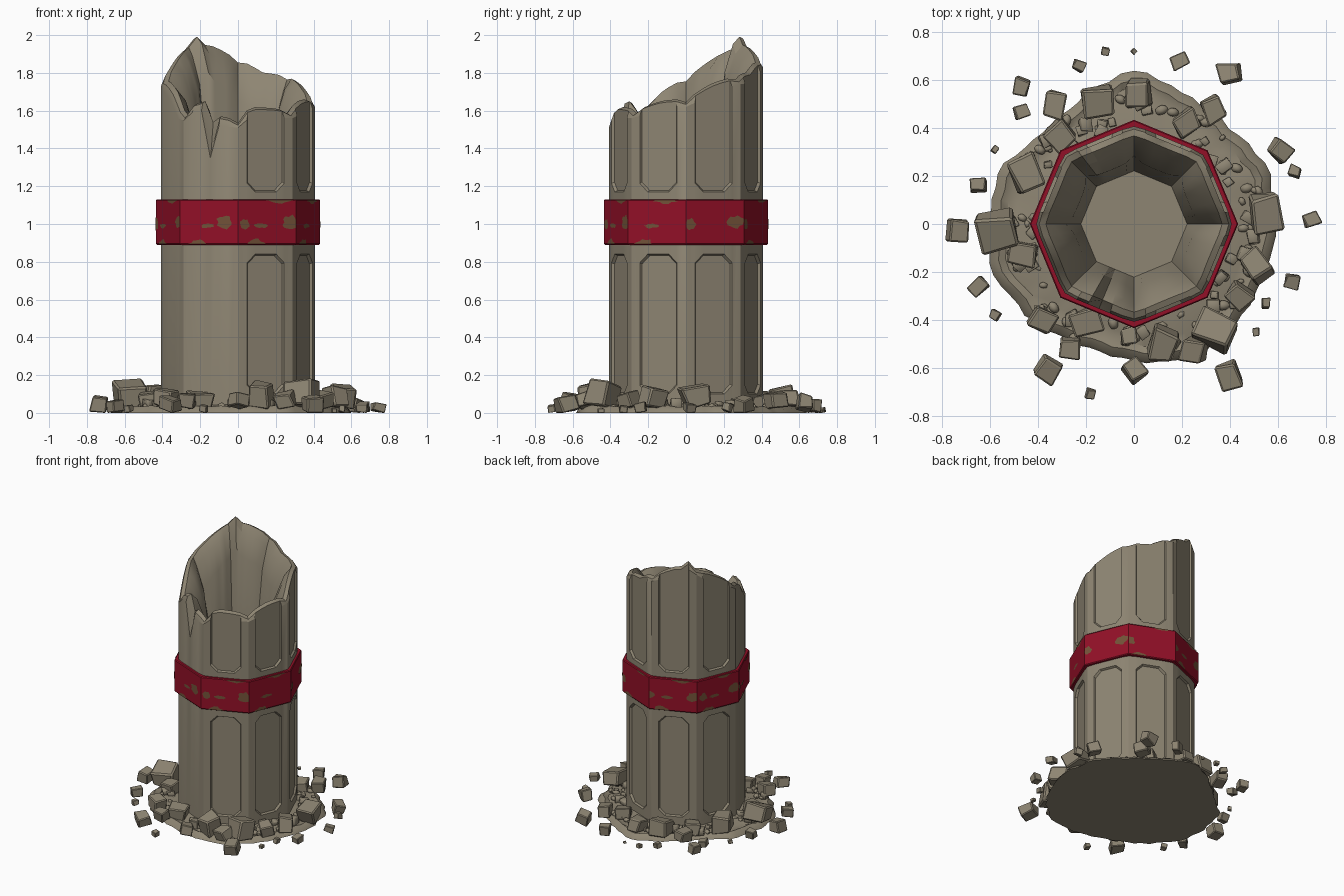
import bpy, bmesh, random
from math import sin, cos, pi, radians, degrees
from mathutils import Vector, Matrix, Euler

random.seed(7)
if "Cube" in bpy.data.objects:
    bpy.data.objects.remove(bpy.data.objects["Cube"])


def material(name, rgb):
    m = bpy.data.materials.new(name)
    m.use_nodes = True
    m.diffuse_color = (*rgb, 1)
    bsdf = m.node_tree.nodes["Principled BSDF"]
    bsdf.inputs["Base Color"].default_value = (*rgb, 1)
    bsdf.inputs["Roughness"].default_value = 0.9
    return m


STONE = material("weathered stone", (0.27, 0.235, 0.17))
RED = material("red paint", (0.29, 0.005, 0.02))
RUST = material("worn brown", (0.17, 0.085, 0.04))


def finish(bm, name, mat, angle=30):
    bmesh.ops.recalc_face_normals(bm, faces=bm.faces)
    mesh = bpy.data.meshes.new(name)
    bm.to_mesh(mesh)
    bm.free()
    mesh.materials.append(mat)
    ob = bpy.data.objects.new(name, mesh)
    bpy.context.collection.objects.link(ob)
    bpy.ops.object.select_all(action="DESELECT")
    ob.select_set(True)
    bpy.context.view_layer.objects.active = ob
    if angle:
        bpy.ops.object.shade_smooth_by_angle(angle=radians(angle))
    return ob


def bridge(bm, rings, closed=False):
    """Skin consecutive vertex rings, capping the ends or closing the loop."""
    loops = [[bm.verts.new(p) for p in ring] for ring in rings]
    pairs = list(zip(loops, loops[1:]))
    if closed:
        pairs.append((loops[-1], loops[0]))
    else:
        bm.faces.new(loops[0][::-1])
        bm.faces.new(loops[-1])
    for a, b in pairs:
        for i in range(len(a)):
            j = (i + 1) % len(a)
            bm.faces.new((a[i], a[j], b[j], b[i]))


def lookup(table, deg):
    """Linear interpolation in a table of (degrees, value) covering a full turn."""
    for (a, va), (b, vb) in zip(table, table[1:]):
        if a <= deg <= b:
            return va + (vb - va) * (deg - a) / (b - a)


def octagon(deg, apothem):
    return apothem / cos(radians(deg % 45 - 22.5))


def polar(r, deg, z):
    return Vector((r * cos(radians(deg)), r * sin(radians(deg)), z))


def on_face(k, u, z, dist):
    """Point on side k of the octagon: u along the side, dist from the axis."""
    a = radians(22.5 + 45 * k)
    return Vector((dist * cos(a) - u * sin(a), dist * sin(a) + u * cos(a), z))


# Broken column shaft with a hollow, jagged top
APOTHEM = 0.383
rim = [(0, 1.67), (22, 1.74), (45, 1.79), (67, 1.80), (90, 1.88), (112, 1.94),
       (122, 1.95), (128, 2.0), (142, 1.92), (157, 1.87), (180, 1.78), (202, 1.70),
       (222, 1.58), (232, 1.64), (240, 1.65), (247.5, 1.40), (255, 1.57),
       (270, 1.56), (280, 1.62), (315, 1.61), (337, 1.65), (360, 1.67)]
angles = [7.5 * i for i in range(48)]
rings = [[] for _ in range(7)]
for d in angles:
    r = min(octagon(d, APOTHEM), 0.408)
    z = lookup(rim, d)
    crease = max(0, 1 - abs((d + 22.5) % 45 - 22.5) / 9)
    lip = max(z, 1.54) - 0.025 * crease
    inner = octagon(d, 1)
    jit = random.uniform(-0.012, 0.012)
    rings[0].append(polar(r, d, 0.005))
    rings[1].append(polar(r, d, z - 0.05))
    rings[2].append(polar(r - 0.012, d, min(z, lip) - 0.012))
    rings[3].append(polar(r - 0.04, d, lip))
    rings[4].append(polar(0.3 * inner + 0.015 * crease, d, lip - 0.05 + jit))
    rings[5].append(polar(0.245 * inner + 0.02 * crease, d, lip - 0.2 + jit))
    rings[6].append(polar(0.205 * inner, d, 1.2))
bm = bmesh.new()
bridge(bm, rings)
shaft = finish(bm, "column_shaft", STONE, None)

# Chamfered panels sunk into the intact sides
bm = bmesh.new()
for k in range(8):
    if k in (4, 5):
        continue
    for low, high in ((0.1, 0.84), (1.17, 2.2)):
        layers = []
        for dist, grow in ((APOTHEM - 0.014, -0.007), (APOTHEM + 0.04, 0.02)):
            w, c = 0.106 + grow, 0.045
            lo, hi = low - grow, high + grow
            outline = [(-w + c, lo), (w - c, lo), (w, lo + c), (w, hi - c),
                       (w - c, hi), (-w + c, hi), (-w, hi - c), (-w, lo + c)]
            layers.append([on_face(k, u, z, dist) for u, z in outline])
        bridge(bm, layers)
cutter = finish(bm, "panel_cutter", STONE, None)
cutter.hide_render = True
mod = shaft.modifiers.new("panels", "BOOLEAN")
mod.operation = "DIFFERENCE"
mod.solver = "EXACT"
mod.object = cutter
bpy.context.view_layer.objects.active = shaft
bpy.ops.object.modifier_apply(modifier="panels")
bpy.data.objects.remove(cutter)
bpy.ops.object.select_all(action="DESELECT")
shaft.select_set(True)
bpy.ops.object.shade_smooth_by_angle(angle=radians(28))

# Painted octagonal band
BAND, BOTTOM, TOP = 0.435, 0.89, 1.13
bm = bmesh.new()
section = [(0.39, BOTTOM), (BAND - 0.005, BOTTOM), (BAND, BOTTOM + 0.006),
           (BAND, TOP - 0.006), (BAND - 0.005, TOP), (0.39, TOP)]
bridge(bm, [[polar(r, 45 * i, z) for i in range(8)] for r, z in section], closed=True)
finish(bm, "painted_band", RED, None)

# Worn patches where the paint has flaked
bm = bmesh.new()
spots = [(-0.13, 1.0, 0.03, 0.03), (0.12, 1.01, 0.045, 0.035), (-0.04, 0.99, 0.04, 0.012),
         (-0.07, BOTTOM, 0.05, 0.03), (0.05, TOP, 0.07, 0.022)]
for k in range(8):
    for u0, z0, w, h in spots:
        if random.random() < 0.2:
            continue
        u0 += random.uniform(-0.03, 0.03)
        verts = []
        for i in range(14):
            a, s = 2 * pi * i / 14, random.uniform(0.75, 1.2)
            u = max(-0.164, min(0.164, u0 + w * s * cos(a)))
            z = max(BOTTOM + 0.004, min(TOP - 0.004, z0 + h * s * sin(a)))
            verts.append(bm.verts.new(on_face(k, u, z, BAND * cos(pi / 8) + 0.002)))
        bm.faces.new(verts)
bmesh.ops.solidify(bm, geom=bm.faces[:], thickness=0.002)
finish(bm, "worn_patches", RUST, None)

# Low rubble mound with a raised uneven edge
edge = [0.59, 0.6, 0.56, 0.58, 0.64, 0.57, 0.53, 0.6, 0.61, 0.62, 0.58, 0.55, 0.57, 0.61, 0.59, 0.59, 0.59]
edge = [(22.5 * i, r) for i, r in enumerate(edge)]
profile = [(0, 0), (-0.012, 0.018), (-0.04, 0.035), (-0.07, 0.022), (-0.11, 0.03)]
rings = [[] for _ in range(len(profile) + 1)]
for d in range(0, 360, 5):
    r = lookup(edge, d) + random.uniform(-0.01, 0.01)
    for ring, (dr, z) in zip(rings, profile):
        ring.append(polar(r + dr, d, z and z + random.uniform(-0.004, 0.004)))
    rings[-1].append(polar(0.36, d, 0.05))
bm = bmesh.new()
bridge(bm, rings)
finish(bm, "rubble_mound", STONE, 35)


def add_stone(bm, x, y, size, base):
    """Chipped, bevelled block resting at the given height."""
    part = bmesh.new()
    bmesh.ops.create_cube(part, size=size)
    for v in part.verts:
        v.co += Vector([random.uniform(-0.1, 0.1) * size for _ in range(3)])
    bmesh.ops.bevel(part, geom=part.edges[:], offset=size * 0.07, segments=1, affect="EDGES")
    tilt = Euler((random.uniform(-0.25, 0.25), random.uniform(-0.25, 0.25), random.uniform(0, pi)))
    squash = Matrix.Diagonal((1.05, random.uniform(0.8, 1), random.uniform(0.75, 0.95), 1))
    part.transform(tilt.to_matrix().to_4x4() @ squash)
    lowest = min(v.co.z for v in part.verts)
    part.transform(Matrix.Translation((x, y, base - lowest)))
    mesh = bpy.data.meshes.new("scratch")
    part.to_mesh(mesh)
    part.free()
    bm.from_mesh(mesh)
    bpy.data.meshes.remove(mesh)


# Larger blocks heaped around the foot
heap = [(-.57, -.03, .15), (-.45, .22, .14), (-.15, .51, .13), (.02, .54, .11), (.22, .42, .1),
        (.33, .48, .1), (.55, .05, .13), (.51, -.17, .12), (.34, -.44, .14), (.25, -.53, .09),
        (.12, -.5, .12), (-.2, -.41, .11), (-.38, -.4, .1), (-.27, -.52, .08), (0, -.61, .08),
        (-.46, -.13, .1), (-.31, .37, .1), (-.33, .5, .1), (.44, -.3, .1), (-.02, -.47, .07)]
bm = bmesh.new()
for x, y, s in heap:
    add_stone(bm, x, y, s, 0.02)
finish(bm, "heaped_blocks", STONE, 20)

# Loose fragments scattered further out
loose = [(-.73, -.03, .09), (-.65, .16, .06), (-.47, .57, .07), (-.47, .47, .06), (-.23, .66, .05),
         (-.12, .72, .03), (0, .72, .02), (.19, .68, .07), (.4, .63, .08), (.61, .31, .08),
         (.67, .22, .05), (.74, .02, .06), (.66, -.24, .06), (.55, -.33, .04), (.51, -.45, .03),
         (.39, -.63, .1), (-.18, -.71, .04), (-.36, -.61, .09), (-.65, -.26, .07),
         (-.58, -.38, .04), (-.58, .31, .03)]
bm = bmesh.new()
for x, y, s in loose:
    add_stone(bm, x, y, s, 0)
finish(bm, "loose_fragments", STONE, 20)

# Small rounded pebbles and chips filling the mound
bm = bmesh.new()
for i in range(110):
    p = polar(random.uniform(0.41, 0.54), random.uniform(0, 360), 0.035)
    s = random.uniform(0.012, 0.03)
    if i % 3 == 0:
        add_stone(bm, p.x, p.y, s * 2, 0.022)
    else:
        place = Matrix.Translation(p) @ Matrix.Rotation(random.uniform(0, pi), 4, "Z")
        bmesh.ops.create_icosphere(bm, subdivisions=1, radius=s,
                                   matrix=place @ Matrix.Diagonal((1.1, 0.8, 0.7, 1)))
finish(bm, "pebbles", STONE, 50)
